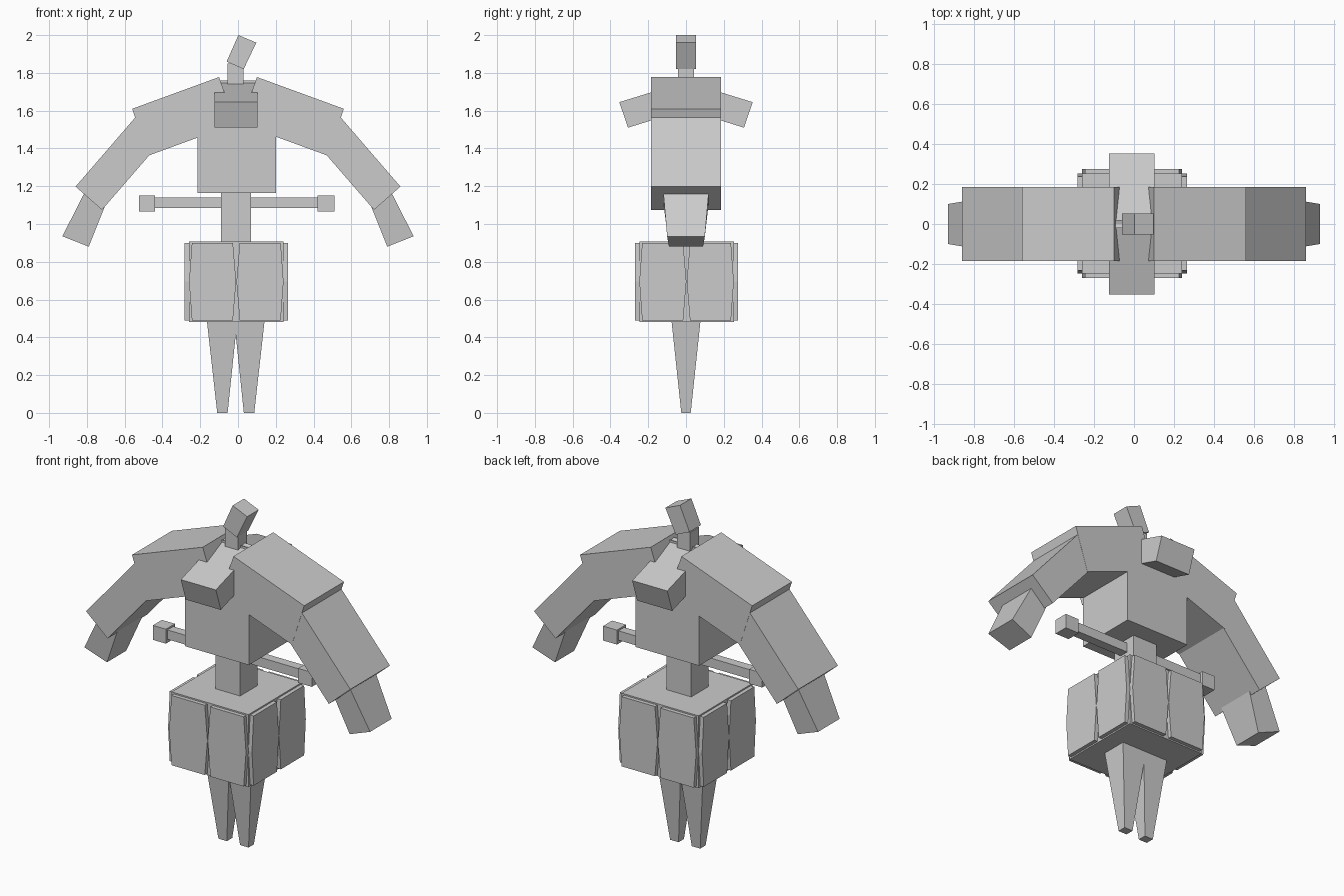
import bpy, bmesh
from math import radians
from mathutils import Matrix, Vector

cube = bpy.data.objects.get("Cube")
if cube:
    bpy.data.objects.remove(cube, do_unlink=True)

grey = bpy.data.materials.new("plain grey")
grey.use_nodes = True
colour = (0.6, 0.6, 0.6, 1)
grey.diffuse_color = colour
grey.node_tree.nodes["Principled BSDF"].inputs["Base Color"].default_value = colour


def prism(name, profile, depth, turn=0, centre=(0, 0), mid_y=0):
    """Solid from an x-z profile; depth is one half thickness or one per point."""
    depths = depth if isinstance(depth, (list, tuple)) else [depth] * len(profile)
    bm = bmesh.new()
    front = [bm.verts.new((x, mid_y - d, z)) for (x, z), d in zip(profile, depths)]
    back = [bm.verts.new((x, mid_y + d, z)) for (x, z), d in zip(profile, depths)]
    bm.faces.new(front)
    bm.faces.new(back[::-1])
    n = len(profile)
    for i in range(n):
        j = (i + 1) % n
        bm.faces.new((front[i], back[i], back[j], front[j]))
    place = Matrix.Translation(Vector((*centre, 0))) @ Matrix.Rotation(radians(turn), 4, 'Z')
    bm.transform(place)
    bmesh.ops.recalc_face_normals(bm, faces=bm.faces)
    mesh = bpy.data.meshes.new(name)
    bm.to_mesh(mesh)
    bm.free()
    mesh.materials.append(grey)
    obj = bpy.data.objects.new(name, mesh)
    bpy.context.collection.objects.link(obj)
    return obj


def box(name, x0, x1, z0, z1, depth, **kw):
    return prism(name, [(x0, z0), (x1, z0), (x1, z1), (x0, z1)], depth, **kw)


def flip(profile, s):
    return [(s * x, z) for x, z in profile]


# Body column
box("torso", -0.215, 0.2, 1.165, 1.62, 0.185)
box("waist", -0.09, 0.07, 0.9, 1.17, 0.08)
box("neck", -0.055, 0.03, 1.7, 1.85, 0.042)
prism("head", [(-0.06, 1.86), (0.03, 1.82), (0.097, 1.96), (0.002, 2.0)], 0.053)

# Bar through the waist with a block on each end
box("waist_bar", -0.45, 0.43, 1.085, 1.14, 0.027)
box("right_bar_end", -0.525, -0.44, 1.065, 1.15, 0.042)
box("left_bar_end", 0.42, 0.51, 1.065, 1.15, 0.042)

# Arms and legs
for side, s in (("left", 1), ("right", -1)):
    prism(side + "_upper_arm",
          flip([(0.1, 1.778), (0.56, 1.61), (0.48, 1.36), (0.015, 1.53)], s), 0.185)
    prism(side + "_forearm",
          flip([(0.5, 1.615), (0.86, 1.198), (0.72, 1.075), (0.36, 1.49)], s), 0.184)
    prism(side + "_hand",
          flip([(0.8, 1.19), (0.93, 0.935), (0.79, 0.88), (0.69, 1.13)], s),
          [0.122, 0.1, 0.09, 0.122])
    prism(side + "_leg",
          flip([(0.043, 0), (0.098, 0), (0.153, 0.49), (-0.008, 0.49)], s),
          [0.025, 0.025, 0.077, 0.077], centre=(-0.012, 0))

# Sloping blocks over the front and back of the chest
for name, turn in (("front_chest_block", -90), ("back_chest_block", 90)):
    prism(name, [(-0.02, 1.76), (0.353, 1.645), (0.307, 1.51), (-0.02, 1.612)],
          0.114, turn=turn, centre=(-0.011, 0))

# Hip block with a pair of panels on each side
hip = (-0.009, 0.003)
box("hip_block", -0.25, 0.25, 0.482, 0.908, 0.25, centre=hip)
panel = [(0.018, 0.49), (0.235, 0.49), (0.25, 0.695),
         (0.235, 0.9), (0.018, 0.9), (0.001, 0.695)]
for i, where in enumerate(("front", "left", "back", "right")):
    for side, s in (("a", 1), ("b", -1)):
        prism(f"{where}_hip_panel_{side}", flip(panel, s), 0.013,
              turn=90 * i, centre=hip, mid_y=-0.26)
